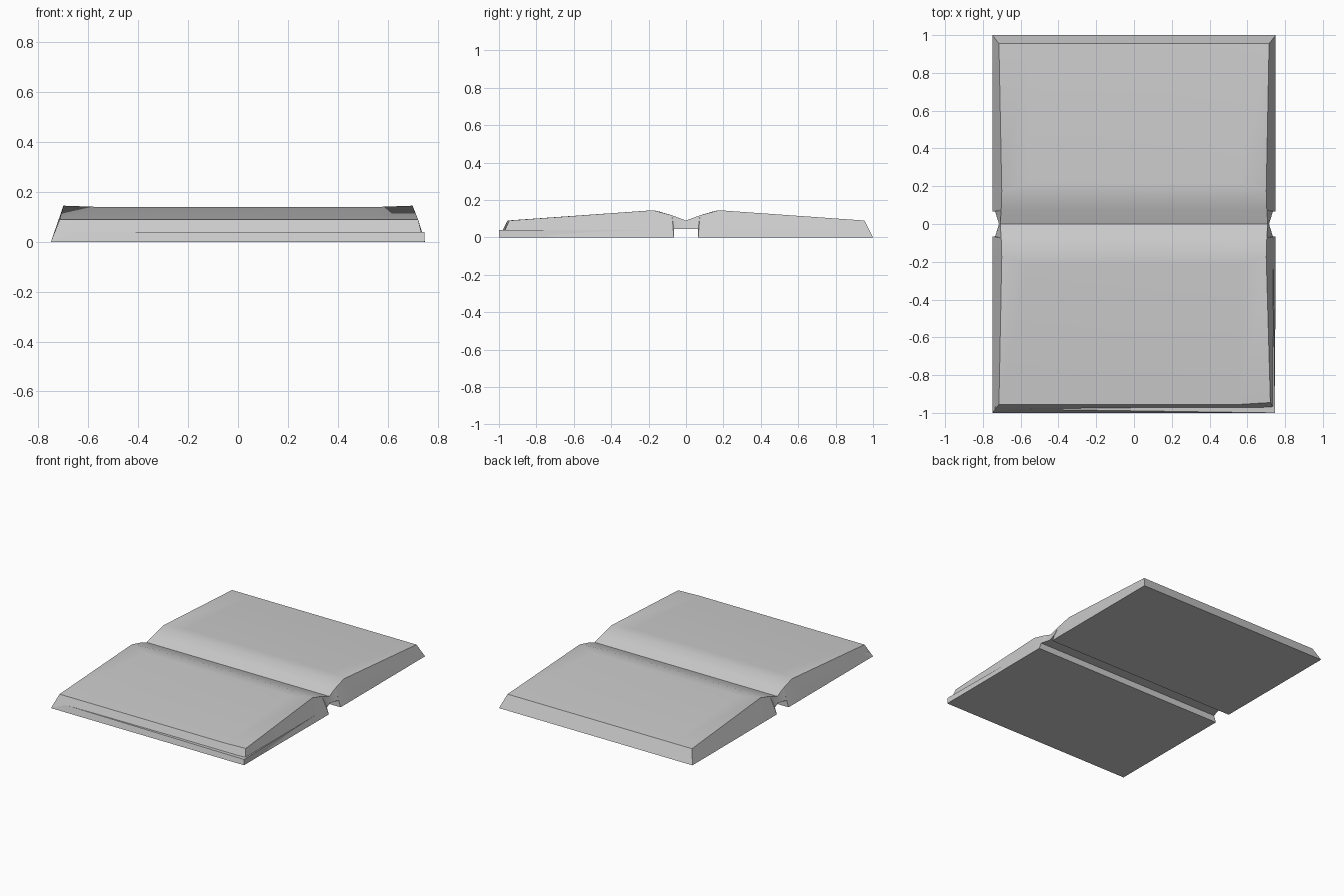
import bpy, bmesh, math

cube = bpy.data.objects.get("Cube")
if cube:
    bpy.data.objects.remove(cube, do_unlink=True)

grey = bpy.data.materials.new("plain grey")
grey.use_nodes = True
color = (0.6, 0.6, 0.6, 1)
grey.diffuse_color = color
grey.node_tree.nodes["Principled BSDF"].inputs["Base Color"].default_value = color


def finish(name, bm):
    bmesh.ops.remove_doubles(bm, verts=bm.verts, dist=0.0005)
    bmesh.ops.recalc_face_normals(bm, faces=bm.faces)
    mesh = bpy.data.meshes.new(name)
    bm.to_mesh(mesh)
    bm.free()
    mesh.materials.append(grey)
    obj = bpy.data.objects.new(name, mesh)
    bpy.context.collection.objects.link(obj)
    bpy.ops.object.select_all(action='DESELECT')
    obj.select_set(True)
    bpy.context.view_layer.objects.active = obj
    bpy.ops.object.shade_smooth_by_angle(angle=math.radians(20))
    return obj


def loft(rings):
    # Skin matching rings of points and cap both ends
    bm = bmesh.new()
    loops = [[bm.verts.new(p) for p in ring] for ring in rings]
    count = len(loops[0])
    for a, b in zip(loops, loops[1:]):
        for i in range(count):
            j = (i + 1) % count
            bm.faces.new((a[i], a[j], b[j], b[i]))
    bm.faces.new(loops[0])
    bm.faces.new(loops[-1])
    return bm


# Page block: base (y, x, z), top edge (y, x, z), middle of page (y, z)
half = [
    ((1.0, 0.75, 0), (0.955, 0.715, 0.09), (0.955, 0.09)),
    ((0.22, 0.75, 0), (0.175, 0.70, 0.145), (0.22, 0.14)),
    ((0.14, 0.75, 0), (0.175, 0.70, 0.145), (0.14, 0.137)),
    ((0.065, 0.75, 0), (0.075, 0.703, 0.118), (0.075, 0.116)),
    ((0.065, 0.735, 0.045), (0.075, 0.703, 0.118), (0.075, 0.116)),
]
spine = ((0, 0.715, 0.045), (0, 0.708, 0.09), (0, 0.09))


def ring(row, side):
    (by, bx, bz), (ty, tx, tz), (my, mz) = row
    right = [(0.56, my * side, mz), (tx, ty * side, tz), (bx, by * side, bz)]
    return [(-x, y, z) for x, y, z in reversed(right)] + right


rings = [ring(r, -1) for r in half] + [ring(spine, 1)]
rings += [ring(r, 1) for r in reversed(half)]
# Pages sit slightly askew at one front corner, baring the cover
rings[0][-1] = (0.745, -0.985, 0)
rings[0][-2] = (0.722, -0.945, 0.09)
finish("open_pages", loft(rings))

# Front cover board, its far left edge tucked under the pages
low = [(-0.75, -1, 0), (0.747, -1, 0), (0.747, -0.066, 0), (-0.75, -0.066, 0)]
high = [(-0.735, -0.978, 0.04), (0.747, -1, 0.04),
        (0.735, -0.07, 0.04), (-0.73, -0.07, 0.04)]
finish("front_cover", loft([low, high]))
